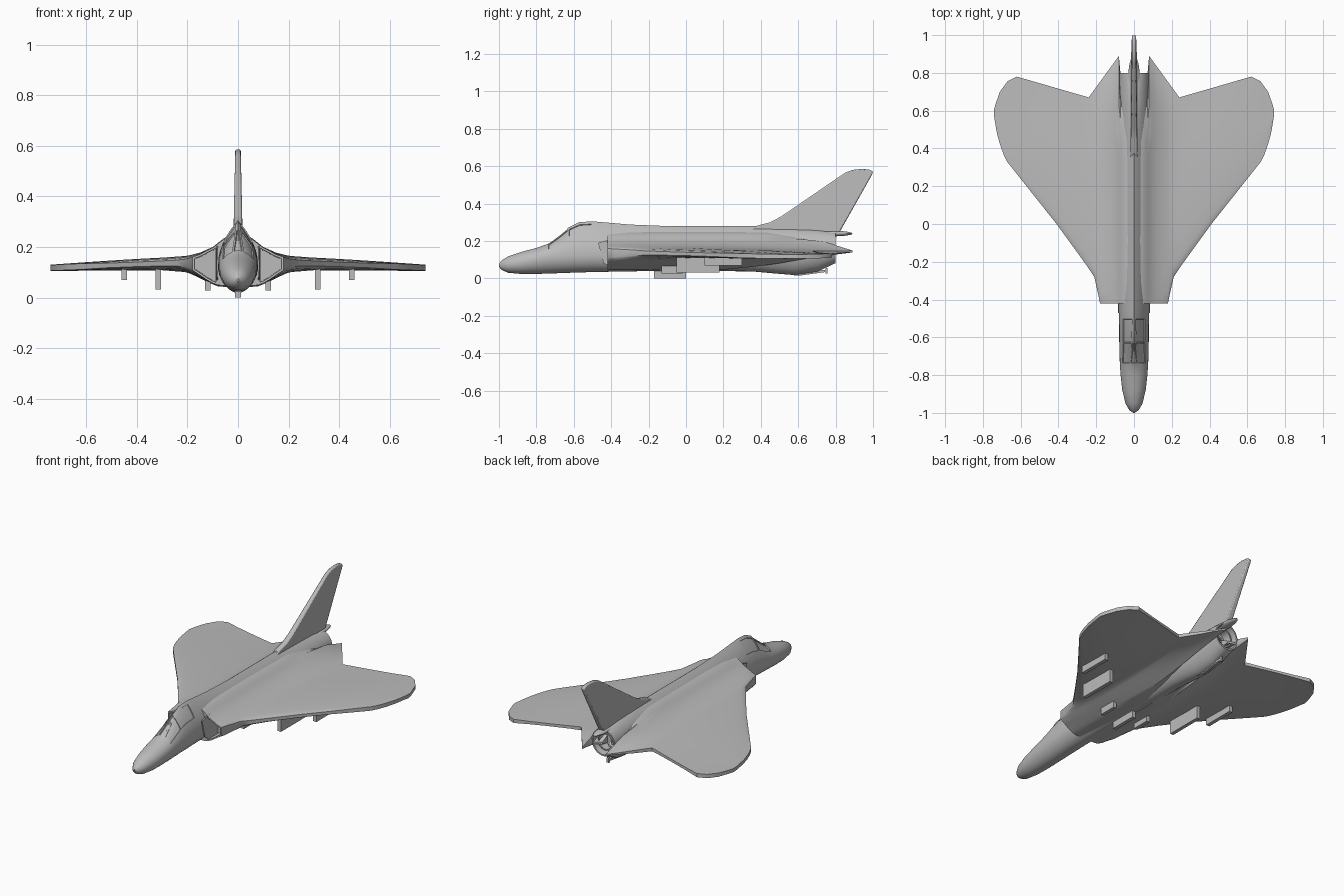
import bpy, bmesh
from math import sin, cos, pi, radians

cube = bpy.data.objects.get("Cube")
if cube:
    bpy.data.objects.remove(cube)

grey = bpy.data.materials.new("airframe_grey")
grey.use_nodes = True
grey.diffuse_color = (0.5, 0.5, 0.5, 1)
grey.node_tree.nodes["Principled BSDF"].inputs["Base Color"].default_value = grey.diffuse_color


def finish(name, bm, angle=35):
    bmesh.ops.recalc_face_normals(bm, faces=bm.faces)
    mesh = bpy.data.meshes.new(name)
    bm.to_mesh(mesh)
    bm.free()
    mesh.materials.append(grey)
    obj = bpy.data.objects.new(name, mesh)
    bpy.context.collection.objects.link(obj)
    bpy.ops.object.select_all(action="DESELECT")
    obj.select_set(True)
    bpy.context.view_layer.objects.active = obj
    bpy.ops.object.shade_smooth_by_angle(angle=radians(angle))
    return obj


def mirror(obj):
    mod = obj.modifiers.new("mirror", "MIRROR")
    mod.use_mirror_merge = False
    return obj


def interp(table, x):
    for (a, u), (b, v) in zip(table, table[1:]):
        if x <= b:
            return u + (v - u) * max(0, x - a) / (b - a)
    return table[-1][1]


def ease(x, start, end):
    t = min(1, max(0, (x - start) / (end - start)))
    return t * t * (3 - 2 * t)


def loft(bm, rings):
    """Join closed rings of points, capping both ends."""
    loops = [[bm.verts.new(p) for p in ring] for ring in rings]
    count = len(loops[0])
    grid = [[bm.faces.new((a[i], a[(i + 1) % count], b[(i + 1) % count], b[i]))
             for i in range(count)] for a, b in zip(loops, loops[1:])]
    return grid, bm.faces.new(loops[0]), bm.faces.new(loops[-1])


# Fuselage: y, half width, bottom, widest height, top, narrowing of the upper half
STATIONS = [
    (-1, .004, .062, .07, .076, 1), (-.985, .025, .045, .07, .097, 1),
    (-.95, .045, .03, .075, .118, 1), (-.88, .062, .024, .085, .142, 1),
    (-.8, .071, .024, .1, .163, 1), (-.74, .075, .026, .11, .184, 1.2),
    (-.68, .077, .028, .115, .23, 1.6), (-.63, .078, .03, .12, .272, 1.9),
    (-.57, .079, .032, .12, .301, 2), (-.5, .08, .034, .125, .305, 2),
    (-.45, .08, .035, .125, .301, 2), (-.3, .08, .038, .13, .288, 2),
    (-.1, .08, .04, .14, .28, 2), (.35, .08, .038, .15, .28, 2),
    (.47, .08, .027, .155, .275, 1.8), (.58, .08, .018, .157, .27, 1.6),
    (.7, .08, .035, .16, .262, 1.3), (.8, .078, .082, .165, .248, 1),
]
SEGMENTS = 36


def body_ring(y, hw, bottom, mid, top, narrow):
    ring = []
    for i in range(SEGMENTS):
        a = 2 * pi * i / SEGMENTS
        c, s = cos(a), sin(a)
        power = narrow if s > 0 else 1
        x = hw * abs(c) ** power * (1 if c > 0 else -1)
        ring.append((x, y, mid + s * (top - mid if s > 0 else mid - bottom)))
    return ring


bm = bmesh.new()
grid, nose, tail = loft(bm, [body_ring(*s) for s in STATIONS])
bmesh.ops.recalc_face_normals(bm, faces=bm.faces)
# Canopy panes: windscreen sides, windscreen centre, side windows
windscreen, side = grid[5:7], grid[7:9]
for rows, first, last in ((windscreen, 3, 7), (windscreen, 11, 15), (windscreen, 7, 11),
                          (side, 3, 7), (side, 11, 15)):
    panes = [f for row in rows for f in row[first:last]]
    bmesh.ops.inset_region(bm, faces=panes, thickness=.004, use_even_offset=True)
    bmesh.ops.inset_region(bm, faces=panes, thickness=.001, depth=-.005)
# Exhaust: rim, recess and inner ring
for thick, depth in ((.009, 0), (.004, -.05), (.012, 0), (.002, .03), (.008, 0), (.002, -.05)):
    bmesh.ops.inset_region(bm, faces=[tail], thickness=thick, depth=depth)
finish("fuselage", bm)

# Wing with blended root and air intake, lofted along the span
LEADING = [(0, -.42), (.18, -.42), (.188, -.38), (.21, -.28), (.25, -.22), (.41, 0),
           (.68, .34), (.72, .45), (.738, .55), (.742, .58)]
TRAILING = [(.02, .78), (.072, .8), (.08, .89), (.24, .67), (.62, .78), (.67, .755),
            (.71, .7), (.738, .62), (.742, .6)]
TOP = [(.02, .25), (.035, .247), (.06, .232), (.1, .2), (.15, .178), (.2, .165),
       (.3, .158), (.45, .15), (.6, .14), (.742, .13)]
BOTTOM = [(.02, .04), (.08, .044), (.13, .065), (.2, .1), (.3, .108), (.5, .107), (.742, .105)]
ROOT_TOP = [(0, .95), (.1, 1), (.75, 1), (.88, .75), (1, .06)]
ROOT_BOTTOM = [(0, .95), (.45, 1), (.65, .75), (.85, .3), (1, .06)]
OUTER = [(0, .4), (.03, .7), (.1, .88), (.3, 1), (.6, .85), (1, .35)]
CHORD = [0, .01, .03, .06, .1, .2, .3, .45, .6, .7, .8, .88, .95, 1]
SPAN = [.02, .035, .06, .072, .08, .1, .125, .15, .18, .188, .21, .24, .3, .41, .52, .62,
        .67, .69, .71, .725, .735, .742]


def wing_ring(x):
    front, back = interp(LEADING, x), interp(TRAILING, x)
    top, bottom = interp(TOP, x), interp(BOTTOM, x)
    middle = .145 - .04 * (x - .08)
    blend, tip = ease(x, .1, .25), ease(x, .45, .72)

    def point(t, surface, root):
        outer = interp(OUTER, t)
        outer += (max(outer, .85) - outer) * tip
        f = interp(root, t) * (1 - blend) + outer * blend
        return (x, front + (back - front) * t, middle + (surface - middle) * f)

    return ([point(t, top, ROOT_TOP) for t in CHORD]
            + [point(t, bottom, ROOT_BOTTOM) for t in reversed(CHORD)])


bm = bmesh.new()
grid, root, tip = loft(bm, [wing_ring(x) for x in SPAN])
bmesh.ops.recalc_face_normals(bm, faces=bm.faces)
mouth = [row[-1] for row, x in zip(grid, SPAN) if .08 <= x < .18]
bmesh.ops.inset_region(bm, faces=mouth, thickness=.008, use_even_offset=True)
bmesh.ops.inset_region(bm, faces=mouth, thickness=.002, depth=-.1)
mirror(finish("wing_and_intake", bm))


def plate(name, outline, half_width, bevel=.004):
    """Extrude a side outline of (y, z) points across x, with rounded rims."""
    bm = bmesh.new()
    left = [bm.verts.new((half_width(z), y, z)) for y, z in outline]
    right = [bm.verts.new((-half_width(z), y, z)) for y, z in outline]
    bm.faces.new(left)
    bm.faces.new(right[::-1])
    for i in range(len(outline)):
        j = (i + 1) % len(outline)
        bm.faces.new((left[i], right[i], right[j], left[j]))
    obj = finish(name, bm)
    if bevel:
        mod = obj.modifiers.new("round", "BEVEL")
        mod.width, mod.segments = bevel, 2
    return obj


# Tail fin
FIN = [(.34, .26), (.38, .282), (.45, .3), (.51, .332), (.85, .565), (.89, .58), (.94, .586),
       (.98, .582), (1, .572), (.995, .555), (.82, .245)]
plate("tail_fin", FIN, lambda z: .018 - .022 * (z - .26), .006)

# Splitter plate ahead of each intake
splitter = plate("intake_splitter", [(-.47, .19), (-.4, .21), (-.4, .06), (-.44, .08)],
                 lambda z: .003, 0)
splitter.location.x = .083
twin = bpy.data.objects.new("intake_splitter_right", splitter.data)
twin.location.x = -.083
bpy.context.collection.objects.link(twin)

# Tail bullet below the fin
bm = bmesh.new()
bmesh.ops.create_uvsphere(bm, u_segments=20, v_segments=12, radius=1)
for v in bm.verts:
    v.co = (v.co.x * .03, .78 + v.co.y * .11, .24 + v.co.z * .015)
finish("tail_bullet", bm)

# Arrestor hook under the tail
plate("arrestor_hook", [(.5, .028), (.6, .014), (.745, .034), (.745, .026), (.757, .026),
                        (.757, .056), (.745, .056), (.745, .045), (.5, .05)],
      lambda z: .007, 0)

# Pylons: x, y start, y end, bottom, top
for name, x, y0, y1, low, high in (("centre", 0, -.17, 0, 0, .045),
                                   ("inner", .12, -.13, -.02, .027, .07),
                                   ("middle", .315, -.05, .18, .031, .115),
                                   ("outer", .45, .1, .3, .07, .115)):
    for sign, label in ((1, "left"), (-1, "right")) if x else ((1, "belly"),):
        pylon = plate(f"{name}_pylon_{label}", [(y0, low), (y1, low), (y1, high), (y0, high)],
                      lambda z: .011, 0)
        pylon.location.x = x * sign
